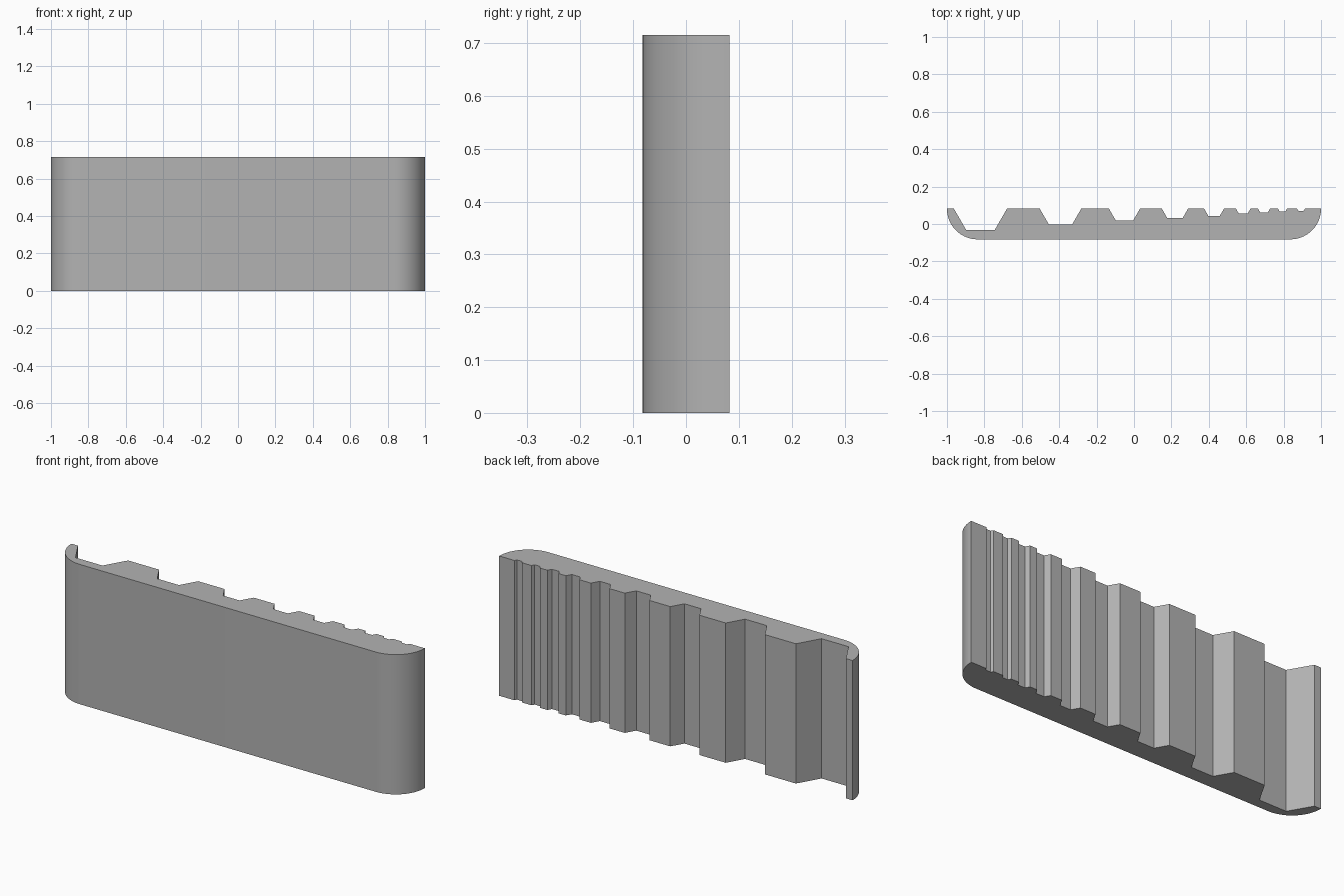
import bpy, bmesh, math

if "Cube" in bpy.data.objects:
    bpy.data.objects.remove(bpy.data.objects["Cube"])

TOP, BOTTOM, HEIGHT, RADIUS = 0.082, -0.082, 0.715, 0.164
SLOPE = math.tan(math.radians(60))

# Grooves: centre x, half width at the mouth, depth
grooves = [(-0.821, 0.142, 0.114), (-0.393, 0.111, 0.086), (-0.051, 0.083, 0.063),
           (0.219, 0.070, 0.051), (0.428, 0.053, 0.040), (0.584, 0.039, 0.027),
           (0.695, 0.032, 0.021), (0.794, 0.024, 0.015), (0.893, 0.021, 0.012)]

# Rounded front: a quarter arc at each end
profile = []
STEPS = 24
for side, start in ((-1, math.pi), (1, 1.5 * math.pi)):
    for i in range(STEPS + 1):
        a = start + i / STEPS * math.pi / 2
        profile.append((side * (1 - RADIUS) + RADIUS * math.cos(a),
                        TOP + RADIUS * math.sin(a)))

# Back edge with sloped grooves, right to left
for x, half, depth in reversed(grooves):
    inner = half - depth / SLOPE
    profile += [(x + half, TOP), (x + inner, TOP - depth),
                (x - inner, TOP - depth), (x - half, TOP)]

# Extrude the profile upwards
bm = bmesh.new()
base = bm.faces.new([bm.verts.new((x, y, 0)) for x, y in profile])
result = bmesh.ops.extrude_face_region(bm, geom=[base], use_keep_orig=True)
bmesh.ops.translate(bm, vec=(0, 0, HEIGHT),
                    verts=[v for v in result["geom"] if isinstance(v, bmesh.types.BMVert)])
bmesh.ops.recalc_face_normals(bm, faces=bm.faces)
mesh = bpy.data.meshes.new("grooved_block")
bm.to_mesh(mesh)
bm.free()

block = bpy.data.objects.new("grooved_block", mesh)
bpy.context.collection.objects.link(block)
grey = bpy.data.materials.new("plain grey")
grey.diffuse_color = (0.45, 0.45, 0.45, 1)
grey.use_nodes = True
grey.node_tree.nodes["Principled BSDF"].inputs["Base Color"].default_value = grey.diffuse_color
mesh.materials.append(grey)

# Smooth arcs, sharp groove edges
bpy.context.view_layer.objects.active = block
block.select_set(True)
bpy.ops.object.shade_smooth_by_angle(angle=math.radians(25))
